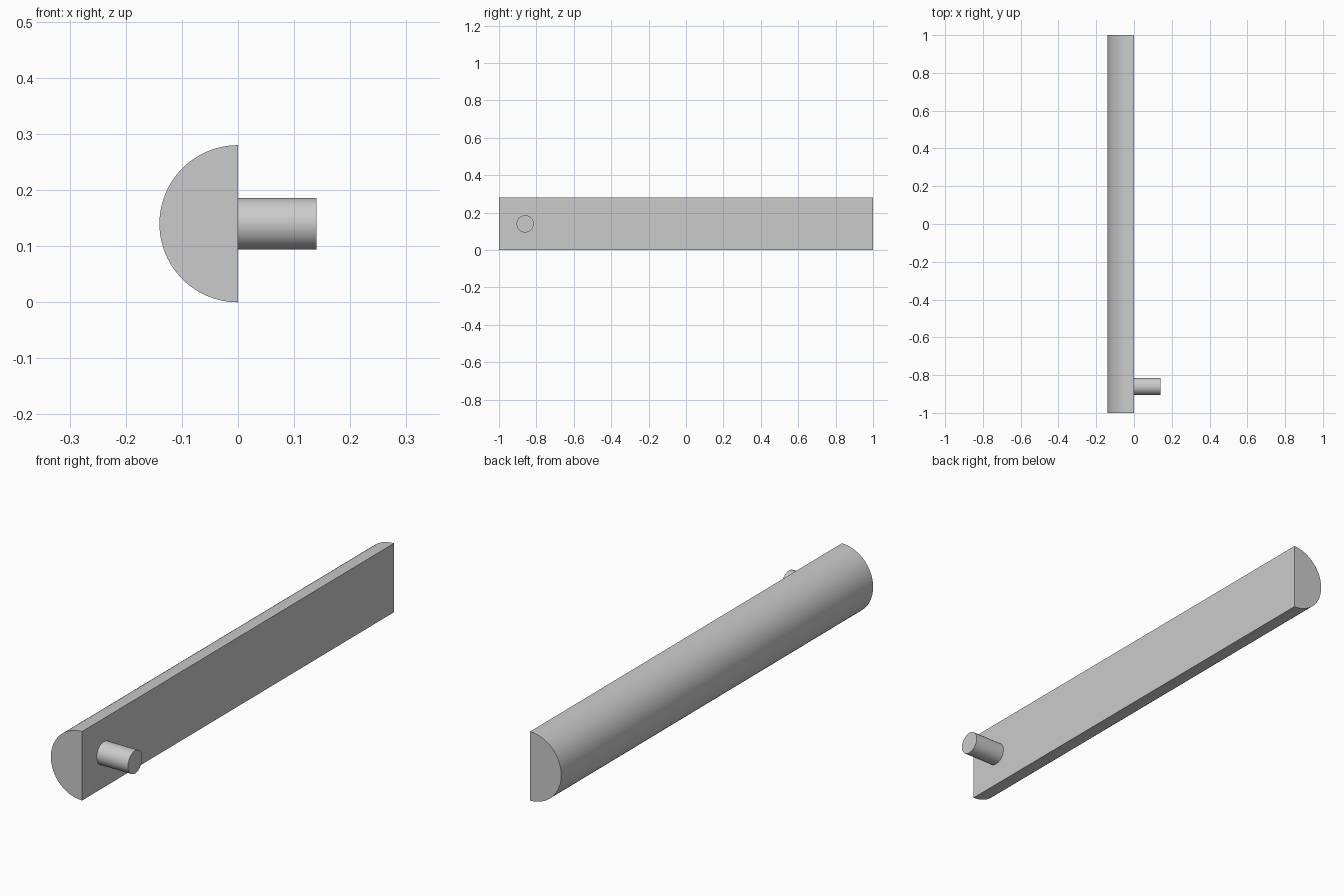
import bpy, bmesh, math
from mathutils import Matrix

cube = bpy.data.objects.get("Cube")
if cube:
    bpy.data.objects.remove(cube, do_unlink=True)

RADIUS, LENGTH, MID_Z = 0.14, 2.0, 0.14
PEG_RADIUS, PEG_LENGTH, PEG_Y = 0.046, 0.14, -0.86

grey = bpy.data.materials.new("light grey")
grey.use_nodes = True
colour = (0.6, 0.6, 0.6, 1)
grey.diffuse_color = colour
grey.node_tree.nodes["Principled BSDF"].inputs["Base Color"].default_value = colour


def finish(name, bm):
    """Turn a bmesh into a smooth-shaded object with sharp edges kept."""
    bmesh.ops.recalc_face_normals(bm, faces=bm.faces)
    mesh = bpy.data.meshes.new(name)
    bm.to_mesh(mesh)
    bm.free()
    mesh.materials.append(grey)
    obj = bpy.data.objects.new(name, mesh)
    bpy.context.collection.objects.link(obj)
    bpy.ops.object.select_all(action="DESELECT")
    obj.select_set(True)
    bpy.context.view_layer.objects.active = obj
    bpy.ops.object.shade_smooth_by_angle(angle=math.radians(30))
    return obj


# Half-round bar: semicircle profile extruded along y, flat side facing +x
bm = bmesh.new()
steps = 48
profile = []
for i in range(steps + 1):
    a = math.pi * i / steps
    profile.append(bm.verts.new((-RADIUS * math.sin(a), -LENGTH / 2,
                                 MID_Z + RADIUS * math.cos(a))))
end = bm.faces.new(profile)
extruded = bmesh.ops.extrude_face_region(bm, geom=[end], use_keep_orig=True)
far_verts = [g for g in extruded["geom"] if isinstance(g, bmesh.types.BMVert)]
bmesh.ops.translate(bm, verts=far_verts, vec=(0, LENGTH, 0))
finish("half_round_bar", bm)

# Round peg standing out of the flat side near the front end
bm = bmesh.new()
place = Matrix.Translation((PEG_LENGTH / 2, PEG_Y, MID_Z)) @ Matrix.Rotation(math.pi / 2, 4, "Y")
bmesh.ops.create_cone(bm, cap_ends=True, segments=48, radius1=PEG_RADIUS,
                      radius2=PEG_RADIUS, depth=PEG_LENGTH, matrix=place)
finish("peg", bm)
